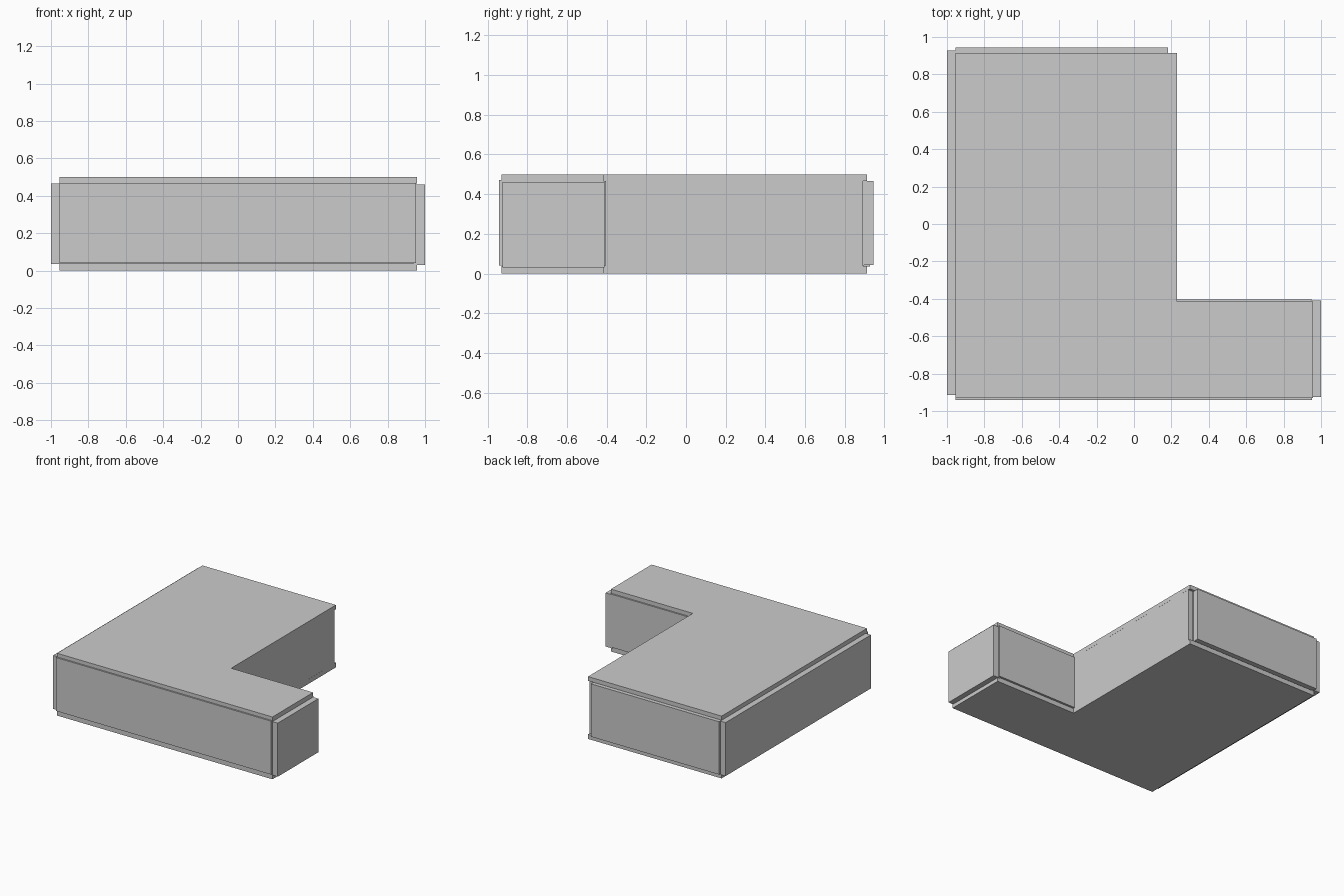
import bpy, bmesh

if "Cube" in bpy.data.objects:
    bpy.data.objects.remove(bpy.data.objects["Cube"])


def prism(name, outline, z0, z1):
    """Extrude a counter-clockwise outline from z0 to z1."""
    bm = bmesh.new()
    face = bm.faces.new([bm.verts.new((x, y, z0)) for x, y in outline])
    top = bmesh.ops.extrude_face_region(bm, geom=[face])["geom"]
    for v in top:
        if isinstance(v, bmesh.types.BMVert):
            v.co.z = z1
    bmesh.ops.recalc_face_normals(bm, faces=bm.faces)
    mesh = bpy.data.meshes.new(name)
    bm.to_mesh(mesh)
    bm.free()
    ob = bpy.data.objects.new(name, mesh)
    bpy.context.collection.objects.link(ob)
    return ob


def ell(x0, x1, x2, y0, y1, y2):
    """L outline: x1 / y1 are the inner corner."""
    return [(x0, y0), (x2, y0), (x2, y1), (x1, y1), (x1, y2), (x0, y2)]


def panel(name, x0, x1, y0, y1, z0, z1):
    return prism(name, [(x0, y0), (x1, y0), (x1, y1), (x0, y1)], z0, z1)


# Roof and floor plates
plate = ell(-0.955, 0.23, 0.957, -0.93, -0.415, 0.913)
prism("floor_plate", plate, 0.0, 0.037)
prism("roof_plate", plate, 0.466, 0.5)

# Recessed core seen in the corner grooves
prism("core", ell(-0.95, 0.19, 0.953, -0.92, -0.42, 0.897), 0.02, 0.48)

# Wall panels, one per side
panel("left_wall", -1.0, -0.94, -0.915, 0.927, 0.036, 0.465)
panel("right_wall", 0.94, 1.0, -0.925, -0.41, 0.03, 0.46)
panel("front_wall", -0.955, 0.952, -0.942, -0.91, 0.041, 0.47)
panel("back_wall", -0.955, 0.183, 0.88, 0.945, 0.043, 0.467)
panel("inner_side_wall", 0.17, 0.2295, -0.42, 0.893, 0.03, 0.47)
panel("inner_back_wall", 0.2, 0.952, -0.45, -0.403, 0.041, 0.467)
